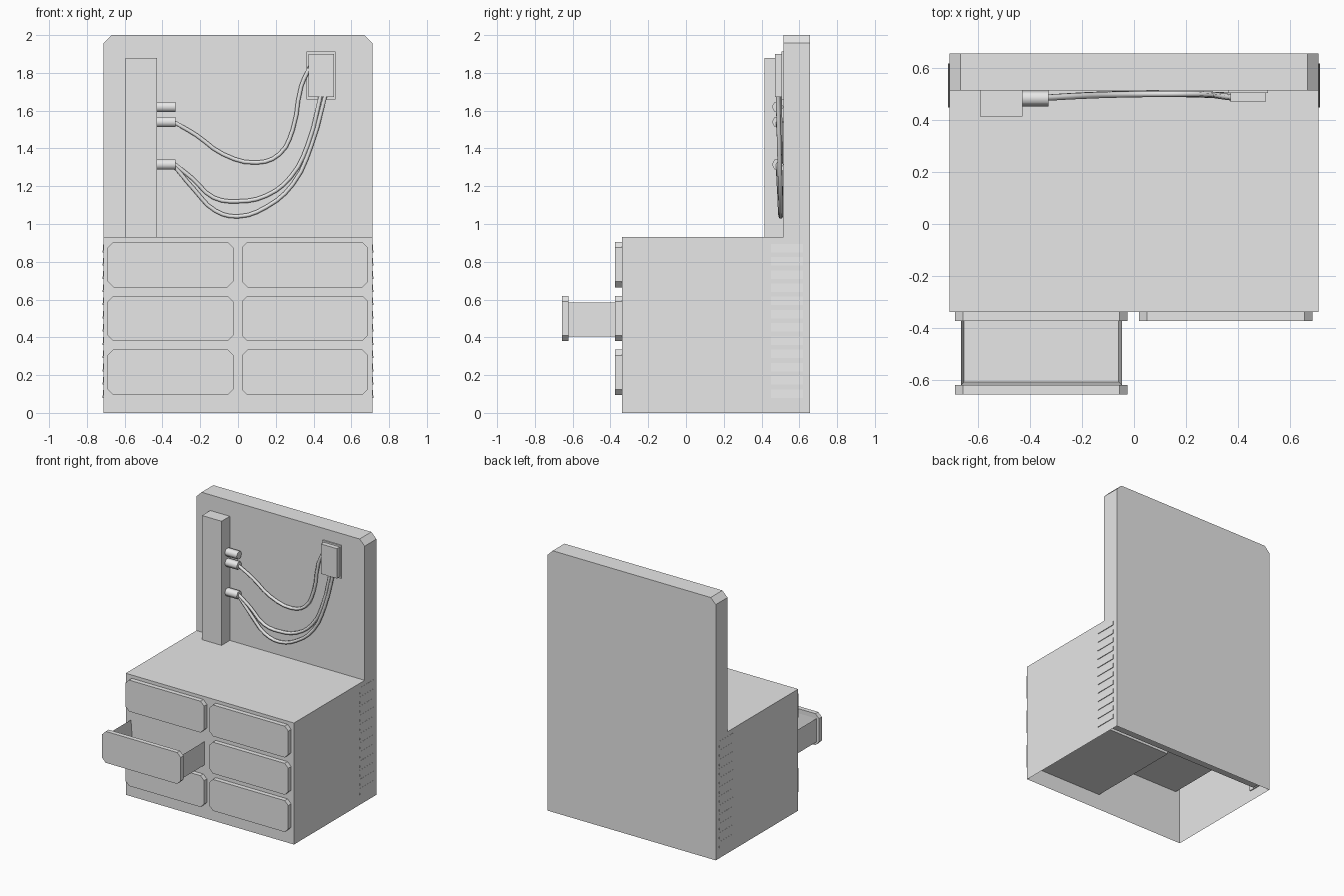
import bpy, bmesh, math
from mathutils import Vector

cube = bpy.data.objects.get("Cube")
if cube:
    bpy.data.objects.remove(cube, do_unlink=True)

grey = bpy.data.materials.new("light_grey")
grey.use_nodes = True
grey.diffuse_color = (0.8, 0.8, 0.8, 1)
grey.node_tree.nodes["Principled BSDF"].inputs["Base Color"].default_value = (0.8, 0.8, 0.8, 1)

W = 0.712       # half width of the cabinet
FRONT, BACK = -0.34, 0.657
PANEL = 0.515   # front of the back panel
DESK = 0.93     # height of the work top


def finish(name, bm):
    bmesh.ops.recalc_face_normals(bm, faces=bm.faces)
    mesh = bpy.data.meshes.new(name)
    bm.to_mesh(mesh)
    bm.free()
    mesh.materials.append(grey)
    obj = bpy.data.objects.new(name, mesh)
    bpy.context.collection.objects.link(obj)
    return obj


def add_box(bm, lo, hi):
    verts = bmesh.ops.create_cube(bm, size=1)["verts"]
    for v in verts:
        v.co = Vector([a + (b - a) * (c + 0.5) for a, b, c in zip(lo, hi, v.co)])
    return verts


def box(name, lo, hi):
    bm = bmesh.new()
    add_box(bm, lo, hi)
    return finish(name, bm)


def plate(name, lo, hi, cut, corners="all"):
    """Upright plate with chamfered corners, either all four or only the top."""
    bm = bmesh.new()
    add_box(bm, lo, hi)
    mid = (lo[2] + hi[2]) / 2
    edges = [e for e in bm.edges
             if abs(e.verts[0].co.y - e.verts[1].co.y) > 0.5 * (hi[1] - lo[1])
             and (corners == "all" or e.verts[0].co.z > mid)]
    bmesh.ops.bevel(bm, geom=edges, offset=cut, segments=1, affect="EDGES")
    return finish(name, bm)


def shell(name, lo, hi, wall, open_side):
    """Box with one open side (-1 bottom, 1 top) and walls of even thickness."""
    bm = bmesh.new()
    add_box(bm, lo, hi)
    bm.normal_update()
    lid = [f for f in bm.faces if f.normal.z * open_side > 0.9]
    bmesh.ops.inset_region(bm, faces=lid, thickness=wall)
    depth = hi[2] - lo[2] - wall
    for v in {v for f in lid for v in f.verts}:
        v.co.z -= open_side * depth
    return finish(name, bm)


# Hollow cabinet, open underneath, and the tall back panel
shell("cabinet", (-W, FRONT, 0), (W, BACK, DESK), 0.03, -1)
plate("back_panel", (-W, PANEL, DESK - 0.03), (W, BACK, 2), 0.043, "top")
box("back_panel_foot", (-W + 0.03, PANEL, 0.07), (W - 0.03, BACK - 0.03, DESK - 0.03))

# Drawers: fronts in a grid, the middle one on the right pulled out
for col, (x0, x1) in (("right", (-0.69, -0.025)), ("left", (0.02, 0.688))):
    for row, z in (("lower", 0.095), ("middle", 0.38), ("upper", 0.665)):
        pulled = col == "right" and row == "middle"
        y = -0.657 if pulled else FRONT - 0.035
        plate(f"{col}_{row}_drawer_front", (x0, y, z), (x1, y + 0.035, z + 0.24), 0.03)
        if col == "right" and row == "lower":
            continue
        shell(f"{col}_{row}_drawer_box", (x0 + 0.022, y + 0.035, z + 0.025),
              (x1 - 0.022, y + 0.8, z + 0.205), 0.018, 1)

# Louvred vents on both flanks, each a thin slat leaning outwards
for side, name in ((1, "left_vents"), (-1, "right_vents")):
    bm = bmesh.new()
    for i in range(12):
        z = 0.08 + i * 0.07
        for v in add_box(bm, (W - 0.01, 0.45, z), (W + 0.001, 0.62, z + 0.045)):
            if v.co.x > W and v.co.z < z + 0.01:
                v.co.x += 0.004
            v.co.x *= side
    finish(name, bm)

# Upright post, wall socket plate and plug
box("socket_post", (-0.595, 0.415, DESK), (-0.43, PANEL, 1.88))
box("outlet_plate", (0.362, 0.505, 1.66), (0.517, PANEL, 1.912))
box("outlet_plug", (0.372, 0.47, 1.672), (0.508, PANEL, 1.90))

# Six-sided connectors on the post
for name, z in (("spare", 1.62), ("upper", 1.54), ("lower", 1.315)):
    bpy.ops.mesh.primitive_cylinder_add(vertices=6, radius=0.031, depth=0.1,
                                        location=(-0.38, 0.485, z),
                                        rotation=(0, math.pi / 2, 0))
    obj = bpy.context.object
    obj.name = f"{name}_connector"
    obj.data.materials.append(grey)
    bpy.ops.object.shade_smooth_by_angle(angle=math.radians(65))


def cable(name, points):
    curve = bpy.data.curves.new(name, "CURVE")
    curve.dimensions = "3D"
    curve.bevel_depth = 0.012
    curve.bevel_resolution = 1
    curve.resolution_u = 3
    curve.use_fill_caps = True
    spline = curve.splines.new("BEZIER")
    spline.bezier_points.add(len(points) - 1)
    for i, (p, (x, z)) in enumerate(zip(spline.bezier_points, points)):
        sag = math.sin(math.pi * i / (len(points) - 1))
        p.co = (x, 0.487 + 0.015 * sag, z)
        p.handle_left_type = p.handle_right_type = "AUTO"
    curve.materials.append(grey)
    bpy.context.collection.objects.link(bpy.data.objects.new(name, curve))


# Hanging cables from the connectors to the plug
cable("upper_cable", [(-0.34, 1.54), (-0.22, 1.47), (-0.08, 1.37), (0.1, 1.325),
                      (0.22, 1.37), (0.29, 1.5), (0.335, 1.73), (0.385, 1.84)])
cable("middle_cable", [(-0.34, 1.32), (-0.24, 1.24), (-0.13, 1.14), (0, 1.12),
                       (0.15, 1.15), (0.28, 1.25), (0.37, 1.42), (0.44, 1.69)])
cable("lower_cable", [(-0.34, 1.31), (-0.23, 1.18), (-0.12, 1.07), (0, 1.04),
                      (0.15, 1.09), (0.29, 1.21), (0.39, 1.42), (0.465, 1.69)])
